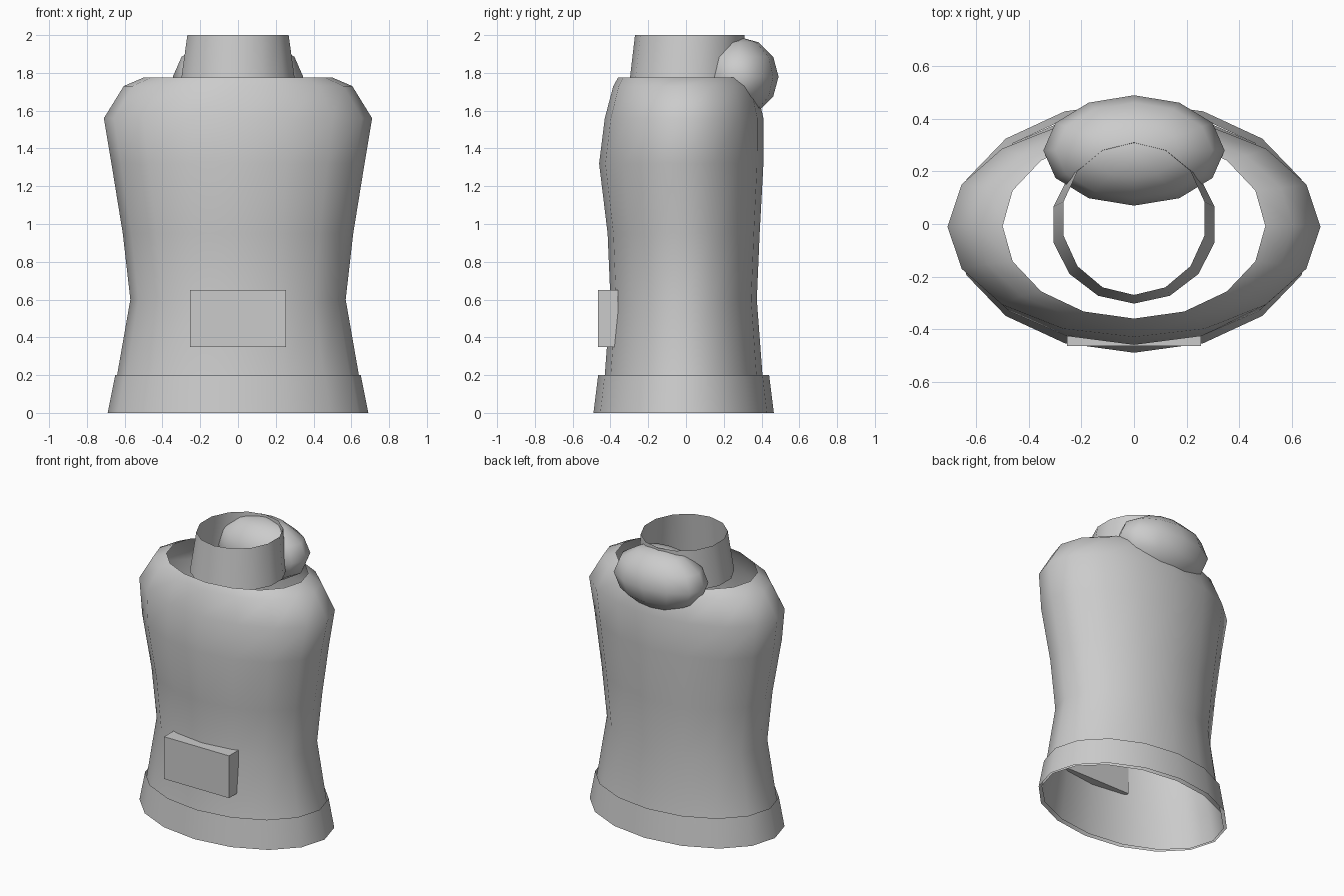
import bpy, bmesh, math

cube = bpy.data.objects.get("Cube")
if cube:
    bpy.data.objects.remove(cube, do_unlink=True)

grey = bpy.data.materials.new("plain grey")
grey.use_nodes = True
colour = (0.6, 0.6, 0.6, 1)
grey.diffuse_color = colour
grey.node_tree.nodes["Principled BSDF"].inputs["Base Color"].default_value = colour


def finish(name, bm, angle):
    """Turn a bmesh into a named object, smooth below the given angle."""
    mesh = bpy.data.meshes.new(name)
    bm.to_mesh(mesh)
    bm.free()
    mesh.materials.append(grey)
    ob = bpy.data.objects.new(name, mesh)
    bpy.context.collection.objects.link(ob)
    bpy.ops.object.select_all(action="DESELECT")
    ob.select_set(True)
    bpy.context.view_layer.objects.active = ob
    if angle:
        bpy.ops.object.shade_smooth_by_angle(angle=math.radians(angle))
    return ob


def open_tube(name, sides, rings):
    """Loft open elliptical rings: (z, half width, front y, back y)."""
    bm = bmesh.new()
    loops = []
    for z, rx, front, back in rings:
        mid, ry = (front + back) / 2, (back - front) / 2
        loop = []
        for i in range(sides):
            a = math.tau * i / sides + math.pi / 2
            loop.append(bm.verts.new((rx * math.cos(a), mid + ry * math.sin(a), z)))
        loops.append(loop)
    for low, high in zip(loops, loops[1:]):
        for i in range(sides):
            j = (i + 1) % sides
            bm.faces.new((low[i], low[j], high[j], high[i]))
    return finish(name, bm, 60)


# Body shell, open at the neck and the bottom
open_tube("torso", 16, [
    (0.0, 0.675, -0.455, 0.43),
    (0.2, 0.64, -0.43, 0.405),
    (0.6, 0.57, -0.40, 0.375),
    (0.95, 0.61, -0.415, 0.39),
    (1.32, 0.67, -0.46, 0.41),
    (1.56, 0.71, -0.43, 0.41),
    (1.73, 0.605, -0.385, 0.37),
    (1.775, 0.5, -0.36, 0.345),
])

# Loose band around the bottom
open_tube("hem_band", 16, [(0.0, 0.69, -0.49, 0.465), (0.2, 0.65, -0.465, 0.44)])

# Upright collar, leaning back slightly
open_tube("collar", 14, [(1.72, 0.315, -0.303, 0.30), (2.0, 0.275, -0.27, 0.31)])

# Folded hood behind the neck
bm = bmesh.new()
bmesh.ops.create_uvsphere(bm, u_segments=12, v_segments=6, radius=1)
bmesh.ops.scale(bm, vec=(0.345, 0.21, 0.21), verts=bm.verts)
bmesh.ops.translate(bm, vec=(0, 0.28, 1.78), verts=bm.verts)
finish("hood", bm, 60)

# Front pocket
bm = bmesh.new()
bmesh.ops.create_cube(bm, size=1)
bmesh.ops.scale(bm, vec=(0.51, 0.105, 0.30), verts=bm.verts)
bmesh.ops.translate(bm, vec=(0, -0.4125, 0.50), verts=bm.verts)
finish("front_pocket", bm, 0)
